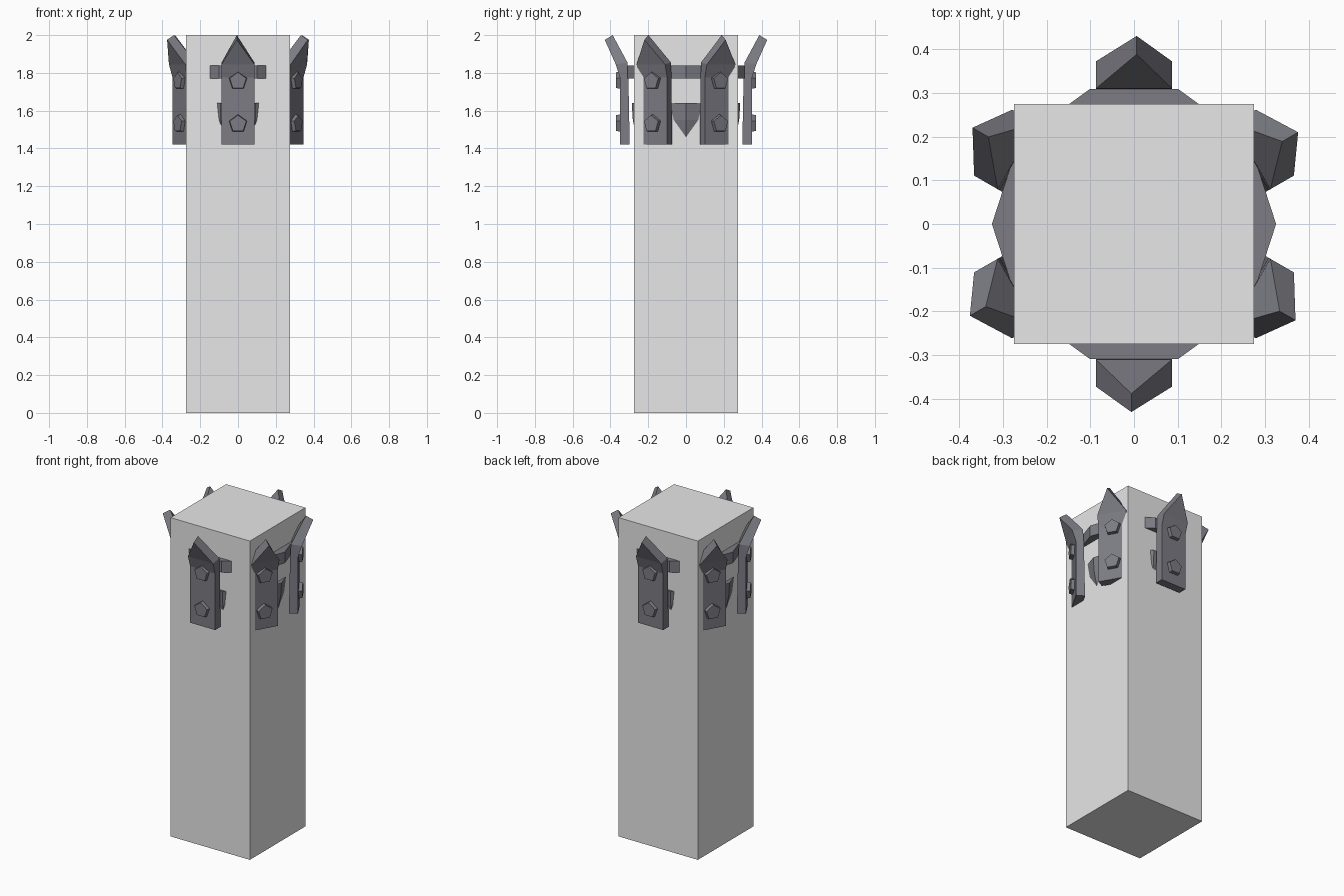
import bpy, bmesh, math
from mathutils import Matrix, Vector

if "Cube" in bpy.data.objects:
    bpy.data.objects.remove(bpy.data.objects["Cube"])


def material(name, rgb):
    m = bpy.data.materials.new(name)
    m.diffuse_color = (*rgb, 1)
    m.use_nodes = True
    m.node_tree.nodes["Principled BSDF"].inputs["Base Color"].default_value = m.diffuse_color
    return m


stone = material("light grey stone", (0.8, 0.8, 0.8))
metal = material("dark blue grey metal", (0.2, 0.2, 0.23))


def finish(name, bm, mat):
    bmesh.ops.recalc_face_normals(bm, faces=bm.faces)
    me = bpy.data.meshes.new(name)
    bm.to_mesh(me)
    bm.free()
    me.materials.append(mat)
    ob = bpy.data.objects.new(name, me)
    bpy.context.collection.objects.link(ob)
    return ob


def lathe(name, profile, sides, mat):
    """Capped faceted solid from (radius, z) points."""
    bm = bmesh.new()
    rings = [[bm.verts.new((r * math.cos(i * math.tau / sides),
                            r * math.sin(i * math.tau / sides), z))
              for i in range(sides)] for r, z in profile]
    for a, b in zip(rings, rings[1:]):
        for i in range(sides):
            j = (i + 1) % sides
            bm.faces.new((a[i], a[j], b[j], b[i]))
    bm.faces.new(rings[0])
    bm.faces.new(rings[-1])
    return finish(name, bm, mat)


# Square column
bm = bmesh.new()
bmesh.ops.create_cube(bm, size=1, matrix=Matrix.Translation((0, 0, 1)) @ Matrix.Diagonal((0.55, 0.55, 2, 1)))
finish("column", bm, stone)

# Ten-sided band and tapered collar, partly buried in the column
lathe("upper_band", [(0.325, 1.77), (0.325, 1.84)], 10, metal)
lathe("lower_collar", [(0.25, 1.40), (0.275, 1.46), (0.296, 1.55), (0.302, 1.64)], 10, metal)


def add_plate(bm):
    """Pointed plate bent outward at the top, facing +x."""
    w = 0.087
    # (distance, height) for bottom, bend, shoulder
    outer = [(0.35, 1.42), (0.35, 1.775), (0.372, 1.845)]
    inner = [(0.298, 1.42), (0.305, 1.775), (0.31, 1.855)]
    sheets = []
    for rows, tip in ((outer, (0.43, 1.975)), (inner, (0.388, 2.0))):
        left = [bm.verts.new((d, -w, z)) for d, z in rows]
        right = [bm.verts.new((d, w, z)) for d, z in rows]
        top = bm.verts.new((tip[0], -0.006, tip[1]))
        for k in range(2):
            bm.faces.new((left[k], right[k], right[k + 1], left[k + 1]))
        bm.faces.new((left[2], right[2], top))
        sheets.append(left + [top] + right[::-1])
    a, b = sheets
    for i in range(len(a)):
        j = (i + 1) % len(a)
        bm.faces.new((a[i], a[j], b[j], b[i]))


def add_rivet(bm, z):
    """Five-sided rivet head on the plate."""
    place = Matrix.Translation((0.355, 0, z)) @ Matrix.Rotation(math.pi / 2, 4, 'Z') @ Matrix.Rotation(math.pi / 2, 4, 'X')
    # local z is turned to point outward (+x)
    bmesh.ops.create_cone(bm, cap_ends=True, segments=5, radius1=0.052,
                          radius2=0.046, depth=0.03, matrix=place)


# Six riveted plates around the column
for n in range(6):
    turn = Matrix.Rotation(math.radians(30 + 60 * n), 4, 'Z')
    bm = bmesh.new()
    add_plate(bm)
    finish(f"pointed_plate_{n + 1}", bm, metal).data.transform(turn)
    bm = bmesh.new()
    for z in (1.53, 1.757):
        add_rivet(bm, z)
    finish(f"plate_rivets_{n + 1}", bm, metal).data.transform(turn)
